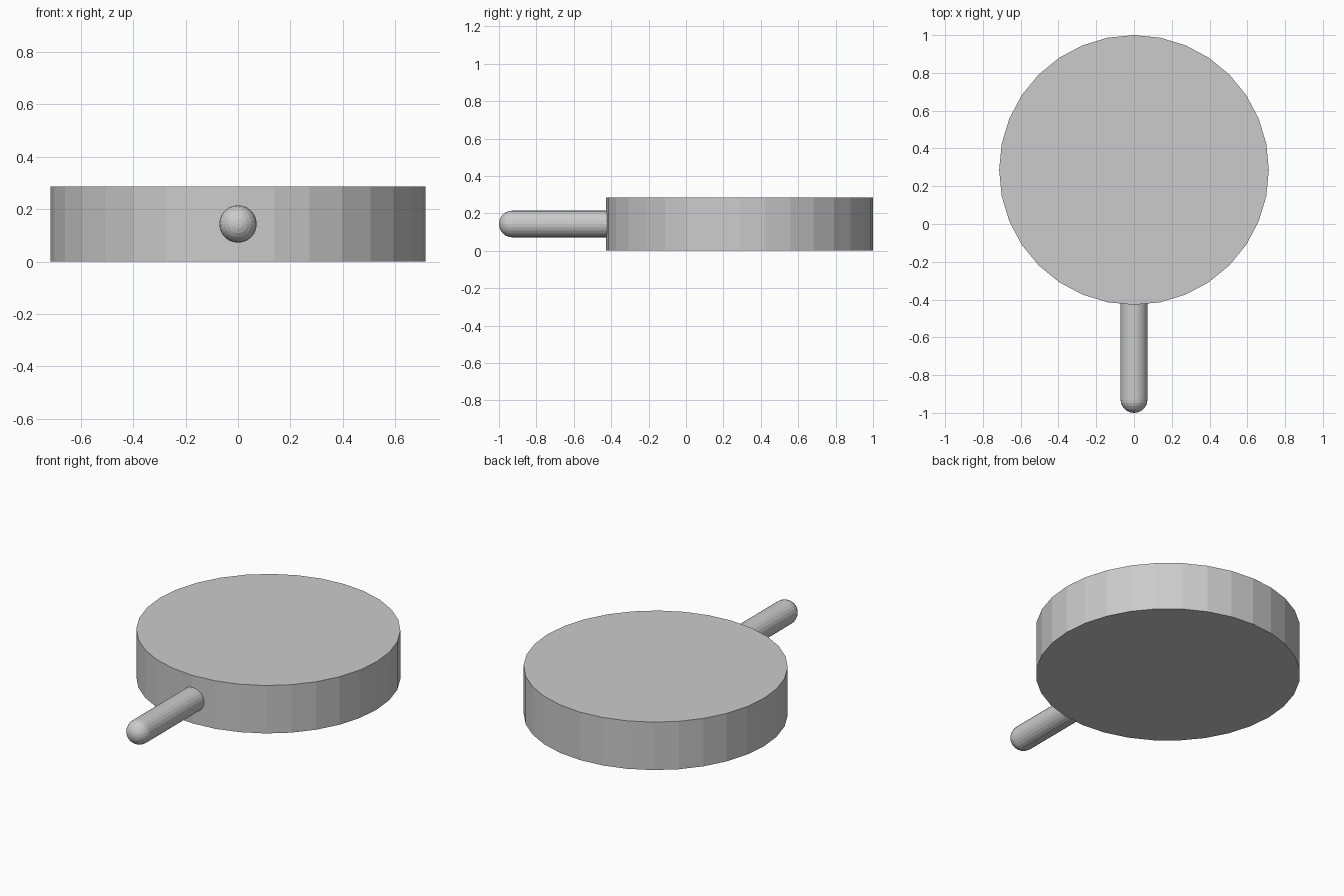
import bpy, math

if "Cube" in bpy.data.objects:
    bpy.data.objects.remove(bpy.data.objects["Cube"])

R = 0.714      # disc radius
r = 0.0714     # handle radius

# Flat round disc
bpy.ops.mesh.primitive_cylinder_add(vertices=32, radius=R, depth=0.286,
                                    location=(0, 1 - R, 0.143))
bpy.context.object.name = "disc"

# Handle: one straight rod with a domed tip, lathed around the y axis
profile = [(0.0, -0.40), (r, -0.40)]
profile += [(r * math.cos(a), -1 + r - r * math.sin(a))
            for a in (math.radians(15 * i) for i in range(6))]
sides = 24
verts, faces = [], []
for rad, y in profile[1:]:
    for k in range(sides):
        t = 2 * math.pi * k / sides
        verts.append((rad * math.cos(t), y, 0.143 + rad * math.sin(t)))
rings = len(profile) - 1
for i in range(rings - 1):
    for k in range(sides):
        n = (k + 1) % sides
        faces.append((i * sides + k, i * sides + n,
                      (i + 1) * sides + n, (i + 1) * sides + k))
tip = len(verts)
verts.append((0, -1, 0.143))
last = (rings - 1) * sides
faces += [(last + k, last + (k + 1) % sides, tip) for k in range(sides)]
faces.append(tuple(reversed(range(sides))))
mesh = bpy.data.meshes.new("handle")
mesh.from_pydata(verts, [], faces)
handle = bpy.data.objects.new("handle", mesh)
bpy.context.collection.objects.link(handle)

# Consistent outward normals
import bmesh
bm = bmesh.new()
bm.from_mesh(mesh)
bmesh.ops.recalc_face_normals(bm, faces=bm.faces)
bm.to_mesh(mesh)
bm.free()
